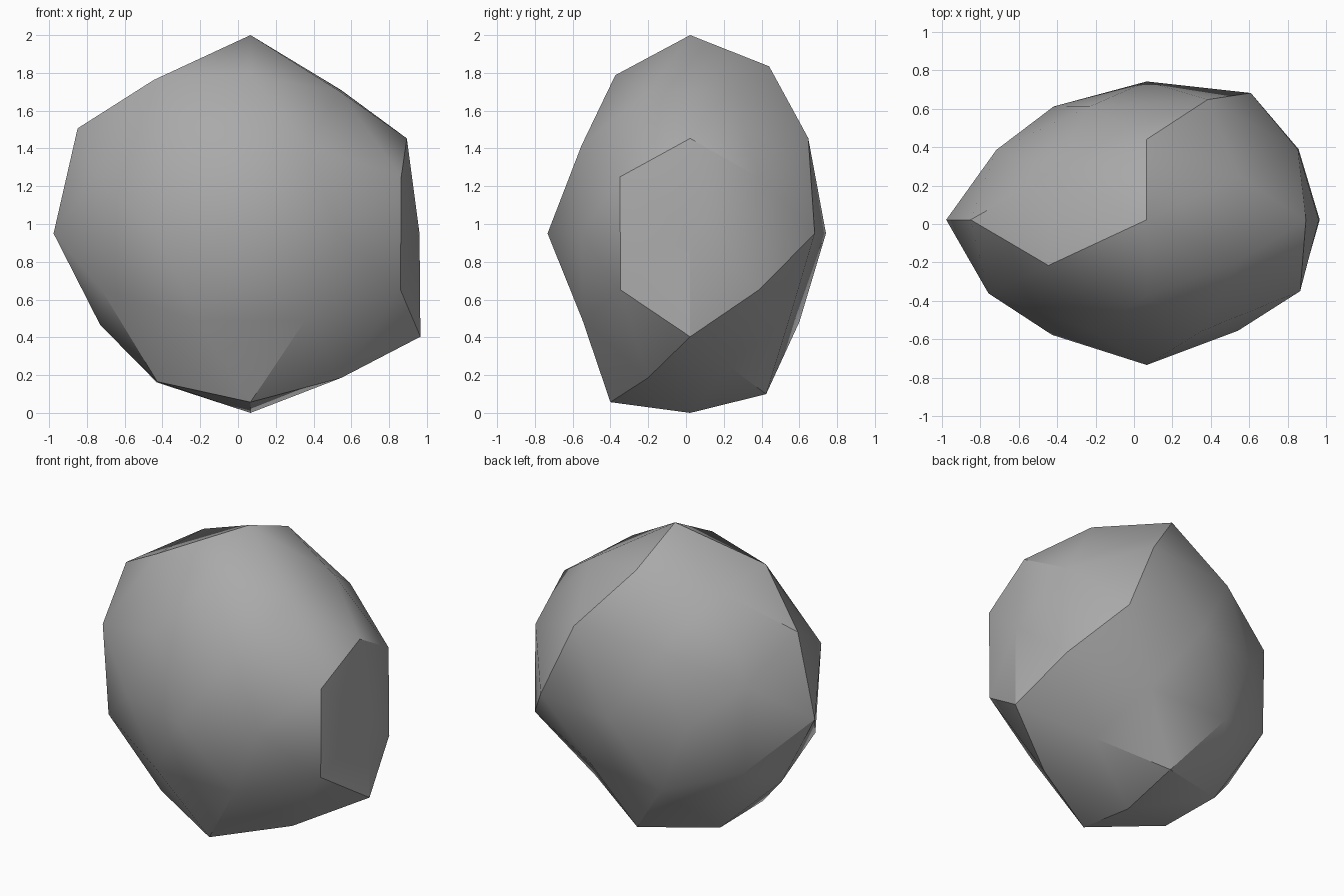
import bpy
import bmesh
import math
from mathutils import Vector

cube = bpy.data.objects.get("Cube")
if cube:
    bpy.data.objects.remove(cube, do_unlink=True)

GOLD = (1 + math.sqrt(5)) / 2
CENTRE = Vector((0.066, 0.022, 0.95))
STRETCH = Vector((1.017, 0.765, 1))

# Each direction is mirrored through the axes; one bulge per mirrored copy
FAMILIES = [
    ((1, 0, 0), [1.025, 0.88]),
    ((0, 1, 0), [0.987, 0.94]),
    ((0, 0, 1), [0.95, 1.05]),
    ((0, 1, GOLD), [1.05, 0.985, 1, 1.04]),
    ((GOLD, 0, 1), [0.92, 1.058, 1.04, 0.957]),
    ((1, GOLD, 0), [0.92, 0.905, 0.887, 1.013]),
    ((GOLD, 1, GOLD + 1), [0.97, 1.005, 0.975, 0.99, 0.945, 0.93, 0.87, 0.94]),
    ((GOLD + 1, GOLD, 1), [0.96, 1, 0.94, 0.95, 0.965, 0.97, 0.96, 0.955]),
    ((1, GOLD + 1, GOLD), [0.92, 0.93, 0.935, 0.95, 0.92, 0.93, 0.86, 1.01]),
]


def mirrored(direction):
    """All sign combinations of a direction, negative first, as unit vectors."""
    choices = [(-c, c) if c else (c,) for c in direction]
    return [Vector((x, y, z)).normalized()
            for x in choices[0] for y in choices[1] for z in choices[2]]


def grey_material():
    mat = bpy.data.materials.new("stone_grey")
    mat.use_nodes = True
    colour = (0.4, 0.4, 0.4, 1)
    mat.diffuse_color = colour
    shader = next(n for n in mat.node_tree.nodes if n.type == 'BSDF_PRINCIPLED')
    shader.inputs["Base Color"].default_value = colour
    shader.inputs["Roughness"].default_value = 0.9
    return mat


# Faceted ball: unit directions are skinned first, then pushed in and out
bm = bmesh.new()
bulges = []
for direction, radii in FAMILIES:
    for unit, radius in zip(mirrored(direction), radii):
        bulges.append((bm.verts.new(unit), radius))
bmesh.ops.convex_hull(bm, input=bm.verts[:])
for vert, radius in bulges:
    vert.co = CENTRE + vert.co * radius * STRETCH
bmesh.ops.recalc_face_normals(bm, faces=bm.faces[:])

mesh = bpy.data.meshes.new("boulder")
bm.to_mesh(mesh)
bm.free()
mesh.materials.append(grey_material())
boulder = bpy.data.objects.new("boulder", mesh)
bpy.context.collection.objects.link(boulder)

# Soft facets with the strongest creases kept
bpy.ops.object.select_all(action='DESELECT')
boulder.select_set(True)
bpy.context.view_layer.objects.active = boulder
bpy.ops.object.shade_smooth_by_angle(angle=math.radians(30))
